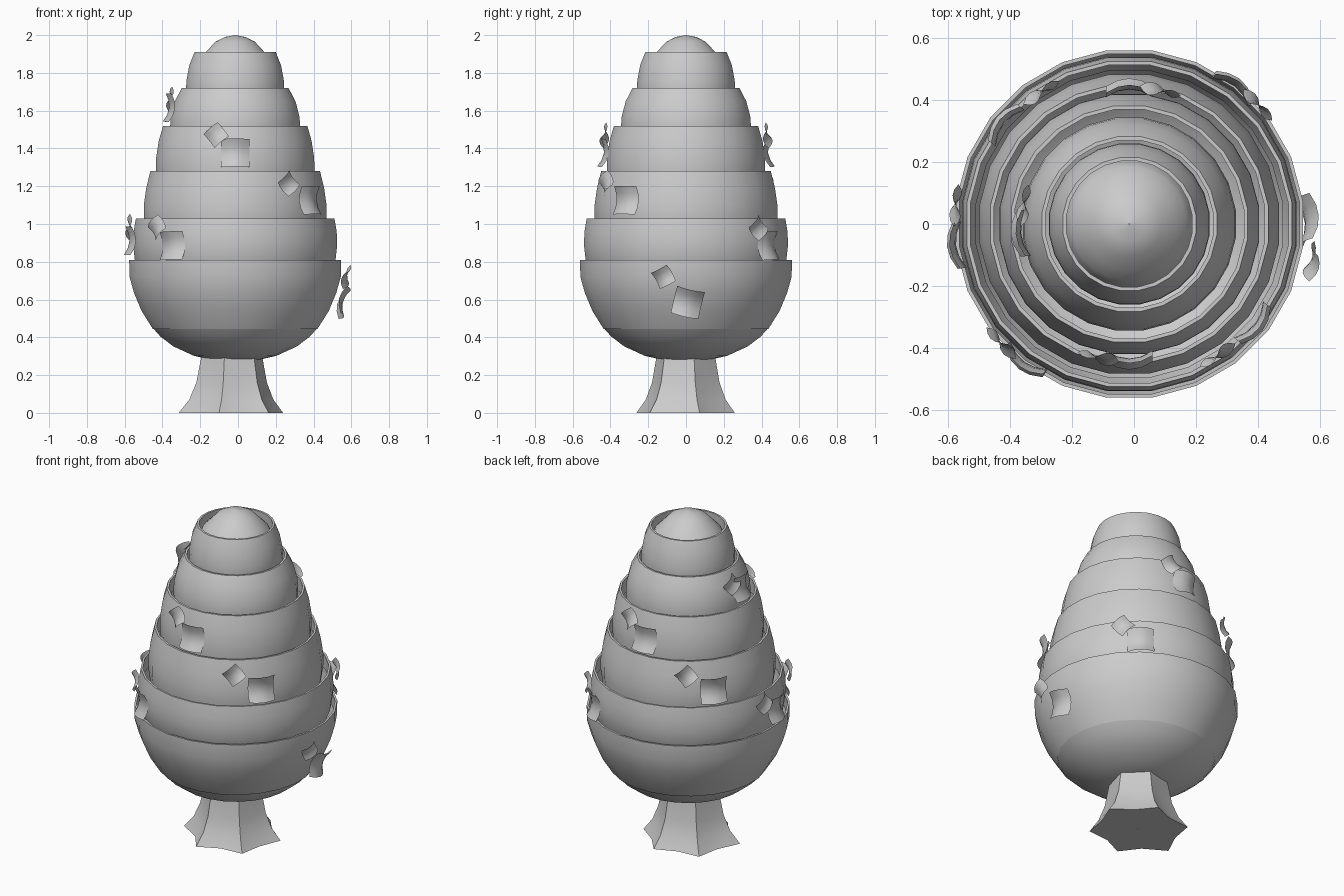
import bpy, bmesh
from math import sin, cos, pi, radians
from mathutils import Vector

if "Cube" in bpy.data.objects:
    bpy.data.objects.remove(bpy.data.objects["Cube"])

CX = -0.015  # axis of the tree


def make(name, verts, faces, angle=35, fix=False):
    me = bpy.data.meshes.new(name)
    me.from_pydata(verts, [], faces)
    ob = bpy.data.objects.new(name, me)
    bpy.context.collection.objects.link(ob)
    if fix:
        bm = bmesh.new()
        bm.from_mesh(me)
        bmesh.ops.recalc_face_normals(bm, faces=bm.faces)
        bm.to_mesh(me)
        bm.free()
    bpy.ops.object.select_all(action='DESELECT')
    ob.select_set(True)
    bpy.context.view_layer.objects.active = ob
    bpy.ops.object.shade_smooth_by_angle(angle=radians(angle))
    return ob


def lathe(name, profile, n=24, lobe=None, cx=CX, angle=35):
    """Revolve (r, z) points upward; lobe(i, ring) scales the radius."""
    verts, faces = [], []
    for k, (r, z) in enumerate(profile):
        for i in range(n):
            a = 2 * pi * (i + 0.5) / n
            s = lobe(i, k) if lobe else 1
            verts.append((cx + r * s * cos(a), r * s * sin(a), z))
    for k in range(len(profile) - 1):
        for i in range(n):
            j = (i + 1) % n
            faces.append((k * n + i, k * n + j, (k + 1) * n + j, (k + 1) * n + i))
    return make(name, verts, faces, angle)


# Trunk with flared, lobed roots
TRUNK = [(0.001, 0), (0.25, 0), (0.205, 0.07), (0.175, 0.16), (0.155, 0.29), (0.145, 0.36)]
lobes = [1.13, 0.86, 1.08, 0.84, 1.12, 0.9, 1.2, 0.85, 1.1, 0.82, 1.1, 0.88]
lathe("trunk", TRUNK, 12, lambda i, k: 1 + (lobes[i] - 1) * (1 - 0.12 * k), -0.03, 30)

# Rounded underside of the foliage
lathe("foliage_base", [(0.001, 0.275), (0.12, 0.28), (0.22, 0.302), (0.33, 0.352), (0.40, 0.405), (0.44, 0.45)])

# Nested foliage cups: outer profiles from bottom to rim
TIERS = [
    [(0.44, 0.445), (0.50, 0.54), (0.54, 0.635), (0.564, 0.72), (0.566, 0.81)],
    [(0.50, 0.72), (0.536, 0.81), (0.545, 0.89), (0.542, 0.96), (0.53, 1.03)],
    [(0.475, 0.94), (0.488, 1.03), (0.488, 1.10), (0.475, 1.19), (0.453, 1.28)],
    [(0.415, 1.19), (0.423, 1.28), (0.422, 1.35), (0.408, 1.44), (0.385, 1.52)],
    [(0.345, 1.44), (0.347, 1.52), (0.343, 1.57), (0.322, 1.65), (0.285, 1.72)],
    [(0.26, 1.65), (0.262, 1.72), (0.26, 1.76), (0.245, 1.84), (0.217, 1.91)],
]
for t, prof in enumerate(TIERS):
    r, z = prof[-1]
    inner = [(r - 0.012, z), (r - 0.008, z - 0.09)]
    lathe(f"foliage_tier_{t + 1}", prof + inner)

# Dome at the top
lathe("foliage_top", [(0.215, 1.80), (0.20, 1.85), (0.185, 1.882), (0.152, 1.915),
                      (0.105, 1.965), (0.055, 1.99), (0.001, 2.0)])


def leaf(name, x, y, z, size, spin, tilt):
    """Saddle-shaped square leaf card facing away from the axis."""
    out = Vector((x - CX, y, 0)).normalized()
    side = Vector((-out.y, out.x, 0))
    up = Vector((0, 0, 1))
    c, s = cos(radians(tilt)), sin(radians(tilt))
    nrm, up = out * c - up * s, up * c + out * s
    cs, sn = cos(radians(spin)), sin(radians(spin))
    side, up = side * cs + up * sn, up * cs - side * sn
    n, verts, faces = 5, [], []
    for i in range(n):
        for j in range(n):
            u, v = j / (n - 1) * 2 - 1, i / (n - 1) * 2 - 1
            d = size * (0.17 * v * v - 0.17 * u * u)
            verts.append(Vector((x, y, z)) + side * u * size / 2 + up * v * size / 2 + nrm * d)
    for i in range(n - 1):
        for j in range(n - 1):
            a = i * n + j
            faces.append((a, a + 1, a + n + 1, a + n))
    make(name, verts, faces, 60)


# Leaf pairs: large and small positions, then spin and tilt; mirrored ones repeat on the far side
PAIRS = [
    ("high", (0, -0.435, 1.375), (-0.10, -0.43, 1.47), 0, -8, True),
    ("middle", (0.405, -0.325, 1.125), (0.285, -0.425, 1.215), 0, -5, True),
    ("low", (-0.34, -0.445, 0.885), (-0.415, -0.385, 0.98), 2, -3, True),
    ("right", (0.57, 0.01, 0.585), (0.59, -0.12, 0.72), -13, 14, False),
    ("left", (-0.56, -0.07, 0.91), (-0.56, 0.06, 0.985), 0, -3, False),
    ("crown", (-0.35, -0.03, 1.615), (-0.34, 0.06, 1.66), 0, -6, False),
]
for name, big, small, spin, tilt, both in PAIRS:
    for s in ((1, -1) if both else (1,)):
        tag = "" if s == 1 else "_far"
        leaf(f"leaf_{name}_large{tag}", CX + s * big[0], s * big[1], big[2], 0.15, spin, tilt)
        leaf(f"leaf_{name}_small{tag}", CX + s * small[0], s * small[1], small[2], 0.098, spin + 40, tilt)
